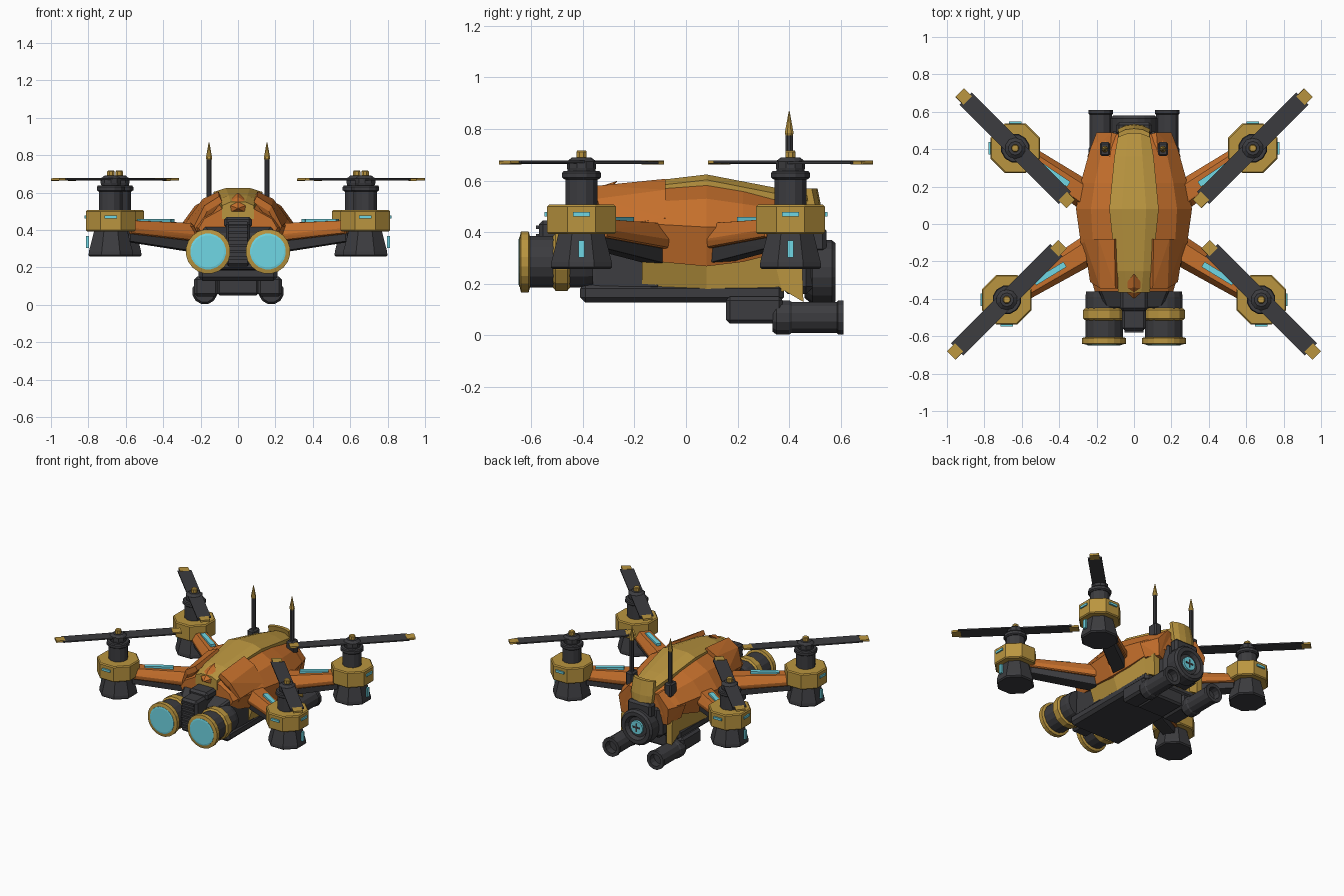
import bpy, bmesh, math
from mathutils import Vector, Matrix

def material(name, c):
    m = bpy.data.materials.new(name)
    m.diffuse_color = (*c, 1)
    return m

ORANGE = material("orange", (0.56, 0.16, 0.025))
GOLD = material("gold", (0.49, 0.30, 0.05))
DARK = material("dark", (0.045, 0.045, 0.05))
CYAN = material("cyan", (0.16, 0.68, 0.78))

def finish(name, bm, mat, bevel=0):
    bmesh.ops.recalc_face_normals(bm, faces=bm.faces)
    me = bpy.data.meshes.new(name)
    bm.to_mesh(me)
    bm.free()
    ob = bpy.data.objects.new(name, me)
    bpy.context.collection.objects.link(ob)
    me.materials.append(mat)
    if bevel:
        b = ob.modifiers.new("bevel", 'BEVEL')
        b.width, b.segments, b.limit_method = bevel, 1, 'ANGLE'
    return ob

def box(name, loc, size, mat, rz=0, bevel=0, rx=0):
    bm = bmesh.new()
    bmesh.ops.create_cube(bm, size=1)
    m = (Matrix.Translation(loc) @ Matrix.Rotation(rz, 4, 'Z') @ Matrix.Rotation(rx, 4, 'X')
         @ Matrix.Diagonal((*size, 1)))
    bmesh.ops.transform(bm, matrix=m, verts=bm.verts)
    return finish(name, bm, mat, bevel)

def skin(name, rings, mat, bevel=0):
    """Skin closed rings of equal length and cap both ends."""
    bm = bmesh.new()
    vs = [[bm.verts.new(p) for p in r] for r in rings]
    n = len(rings[0])
    for a, b in zip(vs, vs[1:]):
        for i in range(n):
            bm.faces.new((a[i], a[(i + 1) % n], b[(i + 1) % n], b[i]))
    bm.faces.new(vs[0])
    bm.faces.new(vs[-1])
    return finish(name, bm, mat, bevel)

def lathe(name, profile, n, c, mat, axis='Z'):
    """Turn a (radius, height) profile; sides are flat toward the axes."""
    rings = []
    for r, h in profile:
        r /= math.cos(math.pi / n)
        ring = []
        for i in range(n):
            a = 2 * math.pi * (i + 0.5) / n
            u, v = r * math.cos(a), r * math.sin(a)
            ring.append((c[0] + u, c[1] + v, h) if axis == 'Z' else (c[0] + u, h, c[1] + v))
        rings.append(ring)
    return skin(name, rings, mat)

def loft(name, sections, mat, bevel=0):
    """Symmetric body from (y, half outline) sections."""
    return skin(name, [[(x, y, z) for x, z in h] + [(-x, y, z) for x, z in reversed(h)]
                       for y, h in sections], mat, bevel)

def hull(name, pts, mat, bevel=0):
    bm = bmesh.new()
    for p in pts:
        bm.verts.new(p)
    bmesh.ops.convex_hull(bm, input=bm.verts)
    bmesh.ops.dissolve_limit(bm, angle_limit=0.02, verts=bm.verts, edges=bm.edges)
    return finish(name, bm, mat, bevel)

# main orange shell
loft("body_shell", [
    (-0.36, [(0.08, 0.515), (0.18, 0.46), (0.21, 0.41), (0.17, 0.34)]),
    (-0.10, [(0.11, 0.57), (0.22, 0.52), (0.285, 0.43), (0.25, 0.285)]),
    (0.08, [(0.125, 0.585), (0.23, 0.53), (0.31, 0.42), (0.26, 0.268)]),
    (0.22, [(0.115, 0.56), (0.21, 0.51), (0.285, 0.42), (0.24, 0.285)]),
    (0.40, [(0.09, 0.515), (0.17, 0.485), (0.235, 0.41), (0.20, 0.33)]),
    (0.48, [(0.08, 0.49), (0.14, 0.46), (0.19, 0.40), (0.17, 0.34)])], ORANGE)
# raised gold spine
loft("gold_spine", [
    (-0.365, [(0.04, 0.55), (0.085, 0.53), (0.085, 0.46)]),
    (-0.25, [(0.05, 0.585), (0.098, 0.565), (0.098, 0.48)]),
    (0.08, [(0.065, 0.624), (0.132, 0.603), (0.132, 0.50)]),
    (0.36, [(0.045, 0.57), (0.105, 0.548), (0.105, 0.46)]),
    (0.50, [(0.035, 0.535), (0.08, 0.515), (0.08, 0.43)])], GOLD)
# gold belly and dark underside
loft("gold_belly", [
    (-0.17, [(0.24, 0.30), (0.20, 0.19)]),
    (0.08, [(0.25, 0.29), (0.21, 0.18)]),
    (0.38, [(0.20, 0.34), (0.20, 0.17)])], GOLD)
loft("core", [
    (-0.45, [(0.15, 0.38), (0.17, 0.19)]),
    (-0.35, [(0.19, 0.42), (0.20, 0.18)]),
    (-0.10, [(0.22, 0.36), (0.205, 0.18)])], DARK, 0.01)
box("bottom_chassis", (0, -0.015, 0.165), (0.42, 0.79, 0.075), DARK, bevel=0.02)
box("rear_block", (0, 0.43, 0.28), (0.28, 0.13, 0.24), DARK, bevel=0.03)
box("tail_collar", (0, 0.51, 0.37), (0.19, 0.07, 0.10), DARK, bevel=0.015)
box("belly_mount", (0, 0.265, 0.10), (0.22, 0.21, 0.10), DARK, bevel=0.012)

# nose block with grille, and the orange beak above it
box("nose_block", (0, -0.43, 0.325), (0.13, 0.28, 0.24), DARK, bevel=0.015)
box("nose_top", (0, -0.38, 0.44), (0.15, 0.17, 0.06), DARK, bevel=0.015)
for i in range(6):
    box("grille_slat", (0, -0.571, 0.25 + i * 0.034), (0.10, 0.02, 0.014), DARK)
hull("beak", [(0, -0.40, 0.515), (0.065, -0.345, 0.54), (-0.065, -0.345, 0.54), (0, -0.265, 0.60),
              (0, -0.34, 0.575), (0.05, -0.35, 0.49), (-0.05, -0.35, 0.49)], ORANGE)

# rear thruster
lathe("rear_thruster", [(0.10, 0.46), (0.125, 0.49), (0.125, 0.565), (0.112, 0.58), (0.085, 0.58),
                        (0.07, 0.555)], 20, (0, 0.245), DARK, 'Y')
lathe("thruster_glow", [(0.048, 0.55), (0.048, 0.57)], 16, (0, 0.245), CYAN, 'Y')
box("glow_bar", (0, 0.568, 0.245), (0.012, 0.01, 0.06), DARK)
box("glow_bar", (0, 0.568, 0.245), (0.06, 0.01, 0.012), DARK)
# curved gold tail plate
arc = [math.radians(a) for a in (-60, -30, 0, 30, 60)]
plate = [[(0.10 * math.sin(a), 0.475 + k + 0.045 * math.cos(a)) for a in arc] for k in (0, -0.025)]
outline = plate[0] + plate[1][::-1]
skin("tail_plate", [[(x * s, y + d, z) for x, y in outline]
                    for z, s, d in ((0.40, 0.9, 0.015), (0.47, 1, 0.01), (0.57, 0.95, -0.01))], GOLD)

for s in (-1, 1):
    # headlights
    lathe("headlight_barrel", [(0.095, -0.36), (0.10, -0.39), (0.10, -0.61)], 16, (s * 0.16, 0.285), DARK, 'Y')
    lathe("headlight_band", [(0.10, -0.515), (0.112, -0.505), (0.112, -0.46), (0.10, -0.45)], 12,
          (s * 0.16, 0.285), GOLD, 'Y')
    lathe("headlight_rim", [(0.10, -0.605), (0.118, -0.61), (0.118, -0.64), (0.095, -0.645)], 20,
          (s * 0.16, 0.285), GOLD, 'Y')
    lathe("headlight_lens", [(0.095, -0.63), (0.095, -0.647), (0.085, -0.649)], 20, (s * 0.16, 0.285), CYAN, 'Y')
    # tubes below the tail, with side mounts
    box("tube_mount", (s * 0.17, 0.265, 0.098), (0.13, 0.22, 0.105), DARK, bevel=0.015)
    lathe("tail_tube", [(0.055, 0.335), (0.066, 0.35), (0.066, 0.40), (0.06, 0.41), (0.06, 0.585), (0.066, 0.59),
                        (0.066, 0.61), (0.042, 0.61), (0.042, 0.56)], 12, (s * 0.178, 0.07), DARK, 'Y')
    # armour plates at front shoulder and rear flank
    top = [(0.10, -0.345, 0.58), (0.105, -0.08, 0.607), (0.19, -0.08, 0.565), (0.27, -0.08, 0.455),
           (0.235, -0.31, 0.42), (0.18, -0.345, 0.53)]
    hull("shoulder_plate", [(s * x, y, z) for x, y, z in top]
         + [(s * (x - 0.015), y, z - 0.03) for x, y, z in top], ORANGE)
    flank = [(0.13, 0.36, 0.51), (0.12, 0.49, 0.49), (0.20, 0.49, 0.40), (0.25, 0.36, 0.40), (0.22, 0.37, 0.30),
             (0.185, 0.48, 0.28)]
    hull("flank_plate", [(s * x, y, z) for x, y, z in flank]
         + [(s * (x - 0.04), y - 0.01, z - 0.01) for x, y, z in flank], ORANGE)
    # gold rear leg panel
    hull("rear_leg_panel", [(s * x, y, z) for x in (0.16, 0.205)
                            for y, z in ((0.34, 0.30), (0.45, 0.30), (0.37, 0.18), (0.455, 0.13))], GOLD)
    # antennas
    box("antenna_base", (s * 0.155, 0.40, 0.505), (0.055, 0.075, 0.10), DARK, bevel=0.01)
    lathe("antenna_rod", [(0.014, 0.54), (0.014, 0.78)], 8, (s * 0.155, 0.40), DARK)
    lathe("antenna_tip", [(0.012, 0.77), (0.017, 0.785), (0.002, 0.868)], 8, (s * 0.155, 0.40), GOLD)

    for end, cx, cy in (("front", 0.68, -0.405), ("rear", 0.635, 0.405)):
        c = Vector((s * cx, cy, 0))
        f = -1 if cy < 0 else 1
        root = Vector((s * 0.22, f * 0.125, 0))
        d = (c - root).normalized()
        side = Vector((-d.y, d.x, 0))
        tip = c - d * 0.09

        def beam(name, zin, zout, win, wout, mat):
            pts = [p + side * (w * k) + Vector((0, 0, z))
                   for p, zs, ws in ((root, zin, win), (tip, zout, wout))
                   for z, w in zip(zs, ws) for k in (-1, 1)]
            return hull(end + name, pts, mat, 0.006)

        # arm: orange cover over a dark spar, with light strip
        beam("_arm_cover", (0.335, 0.37, 0.435), (0.38, 0.41, 0.452), (0.07, 0.08, 0.045),
             (0.055, 0.06, 0.035), ORANGE)
        beam("_arm_spar", (0.28, 0.36), (0.34, 0.40), (0.045, 0.055), (0.04, 0.045), DARK)
        mid = root.lerp(c, 0.5)
        box(end + "_arm_light", (mid.x, mid.y, 0.449), (0.19, 0.032, 0.02), CYAN, math.atan2(d.y, d.x))

        # motor pod
        lathe(end + "_motor_skirt", [(0.11, 0.257), (0.119, 0.265), (0.117, 0.285), (0.088, 0.40)], 8, c, DARK)
        lathe(end + "_motor_ring", [(0.126, 0.393), (0.133, 0.40), (0.133, 0.50), (0.126, 0.507)], 8, c, GOLD)
        lathe(end + "_motor_can", [(0.062, 0.50), (0.062, 0.615)], 12, c, DARK)
        lathe(end + "_motor_cap", [(0.066, 0.605), (0.075, 0.612), (0.075, 0.63), (0.07, 0.637)], 12, c, DARK)
        box(end + "_ring_light_side", (c.x + s * 0.132, cy, 0.47), (0.02, 0.065, 0.016), CYAN)
        box(end + "_ring_light_end", (c.x, cy + f * 0.134, 0.47), (0.065, 0.02, 0.016), CYAN)
        box(end + "_skirt_light", (c.x + s * 0.125, cy, 0.335), (0.015, 0.022, 0.065), CYAN)

        # rotor
        ang = math.atan2(f, s)
        u = Vector((math.cos(ang), math.sin(ang), 0))
        lathe(end + "_rotor_hub", [(0.05, 0.635), (0.054, 0.65), (0.054, 0.675), (0.035, 0.69)], 10, c, DARK)
        lathe(end + "_rotor_bolt", [(0.02, 0.68), (0.02, 0.712), (0.016, 0.717)], 8, c, GOLD)
        for k in (-1, 1):
            p = c + u * (k * 0.19) + Vector((0, 0, 0.671))
            box(end + "_rotor_blade", p, (0.37, 0.092, 0.009), DARK, ang, rx=k * 0.04)
            p = c + u * (k * 0.39) + Vector((0, 0, 0.671))
            box(end + "_blade_tip", p, (0.06, 0.064, 0.013), GOLD, ang, rx=k * 0.04)
